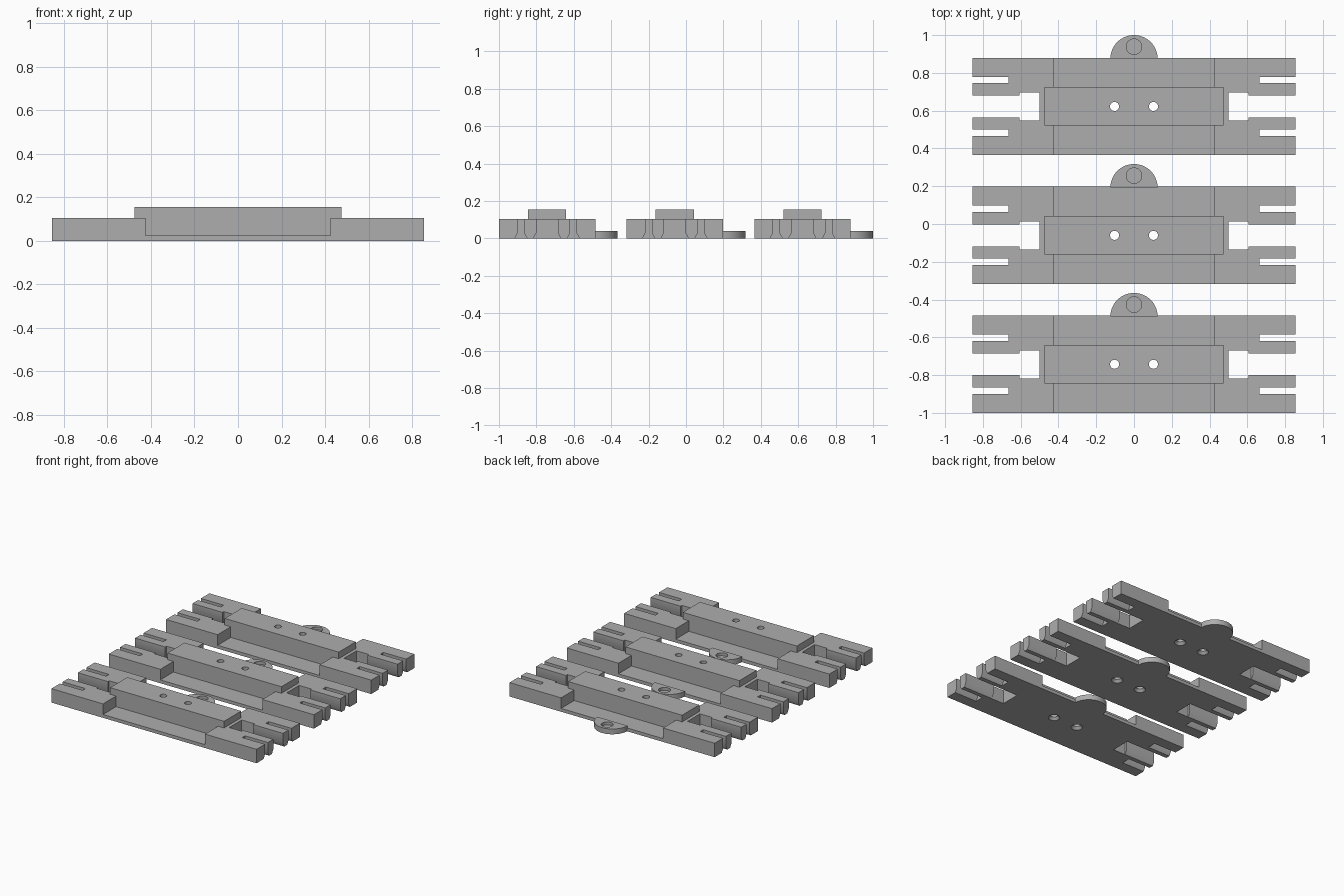
import bpy, bmesh, math
from mathutils import Vector

if "Cube" in bpy.data.objects:
    bpy.data.objects.remove(bpy.data.objects["Cube"])

grey = bpy.data.materials.new("grey plastic")
grey.diffuse_color = (0.42, 0.42, 0.42, 1)
grey.use_nodes = True
grey.node_tree.nodes["Principled BSDF"].inputs["Base Color"].default_value = grey.diffuse_color


def finish(name, bm):
    bmesh.ops.recalc_face_normals(bm, faces=bm.faces)
    me = bpy.data.meshes.new(name)
    bm.to_mesh(me)
    bm.free()
    me.materials.append(grey)
    ob = bpy.data.objects.new(name, me)
    bpy.context.collection.objects.link(ob)
    return ob


def prism(name, pts, axis, lo, hi):
    """Extrude a 2D outline along x, y or z."""
    place = {"x": lambda a, b, t: (t, a, b),
             "y": lambda a, b, t: (a, t, b),
             "z": lambda a, b, t: (a, b, t)}[axis]
    bm = bmesh.new()
    face = bm.faces.new([bm.verts.new(place(a, b, lo)) for a, b in pts])
    new = bmesh.ops.extrude_face_region(bm, geom=[face])["geom"]
    shift = Vector(place(0, 0, hi - lo))
    bmesh.ops.translate(bm, vec=shift, verts=[v for v in new if isinstance(v, bmesh.types.BMVert)])
    return finish(name, bm)


def rect(a0, a1, b0, b1):
    return [(a0, b0), (a1, b0), (a1, b1), (a0, b1)]


def arc(cx, cy, r, n, start=0.0, sweep=2 * math.pi):
    return [(cx + r * math.cos(start + sweep * i / n), cy + r * math.sin(start + sweep * i / n))
            for i in range(n)]


def cone(name, x, r0, r1, z0, z1):
    bm = bmesh.new()
    bmesh.ops.create_cone(bm, cap_ends=True, segments=24, radius1=r0, radius2=r1, depth=z1 - z0)
    bmesh.ops.translate(bm, vec=(x, 0, (z0 + z1) / 2), verts=bm.verts)
    return finish(name, bm)


def cut(ob, cutters):
    for c in cutters:
        c.hide_render = True
        m = ob.modifiers.new("cut", "BOOLEAN")
        m.operation, m.solver, m.object = "DIFFERENCE", "EXACT", c
    dg = bpy.context.evaluated_depsgraph_get()
    me = bpy.data.meshes.new_from_object(ob.evaluated_get(dg))
    ob.modifiers.clear()
    ob.data = me
    for c in cutters:
        bpy.data.objects.remove(c)


def flared(y0, y1):
    """Slot section that widens at the underside."""
    f, z = 0.016, 0.03
    return [(y0 - f, -0.01), (y1 + f, -0.01), (y1 + f, 0), (y1, z),
            (y1, 0.2), (y0, 0.2), (y0, z), (y0 - f, 0)]


# Body block, cut down to a raised bar over a thin plate and two end blocks
body = prism("body", rect(-0.855, 0.855, -0.2575, 0.2575), "z", 0, 0.155)
shelf = [(-1, 0.105), (-0.425, 0.105), (-0.425, 0.025), (0.425, 0.025),
         (0.425, 0.105), (1, 0.105), (1, 0.2), (-1, 0.2)]
cutters = [prism("shelf_cut", shelf, "y", 0.102, 0.4),
           prism("shelf_cut", shelf, "y", -0.4, -0.102)]
for s in (-1, 1):
    def span(a, b):
        return sorted((s * a, s * b))
    x0, x1 = span(0.475, 1)
    cutters.append(prism("end_step", rect(x0, x1, -0.15, 0.15), "z", 0.105, 0.3))
    # Pocket, open notch and two prong slots at each end
    x0, x1 = span(0.5, 0.605)
    cutters.append(prism("pocket", rect(x0, x1, -0.075, 0.073), "z", -0.1, 0.3))
    cutters.append(prism("notch", flared(-0.058, 0.057), "x", *span(0.59, 1)))
    cutters.append(prism("slot", flared(0.123, 0.157), "x", *span(0.665, 1)))
    cutters.append(prism("slot", flared(-0.157, -0.123), "x", *span(0.665, 1)))
    # Screw hole, countersunk from below
    cutters.append(cone("screw_hole", s * 0.103, 0.024, 0.024, -0.1, 0.3))
    cutters.append(cone("countersink", s * 0.103, 0.042, 0.022, -0.002, 0.022))
cut(body, cutters)

# Half-round tab with a blind round recess
tab = prism("tab", arc(0, 0.2525, 0.125, 32, 0, math.pi) + [(-0.125, 0.2525)], "z", 0, 0.04)
cut(tab, [prism("recess", arc(0, 0.316, 0.041, 28), "z", 0.018, 0.1)])

for ob in (body, tab):
    bpy.ops.object.select_all(action="DESELECT")
    ob.select_set(True)
    bpy.context.view_layer.objects.active = ob
    bpy.ops.object.shade_smooth_by_angle(angle=math.radians(30))

# Three identical units in a row
for y in (-0.06, -0.7425):
    for ob in (body, tab):
        c = ob.copy()
        c.location.y = y
        bpy.context.collection.objects.link(c)
for ob in (body, tab):
    ob.location.y = 0.6225
